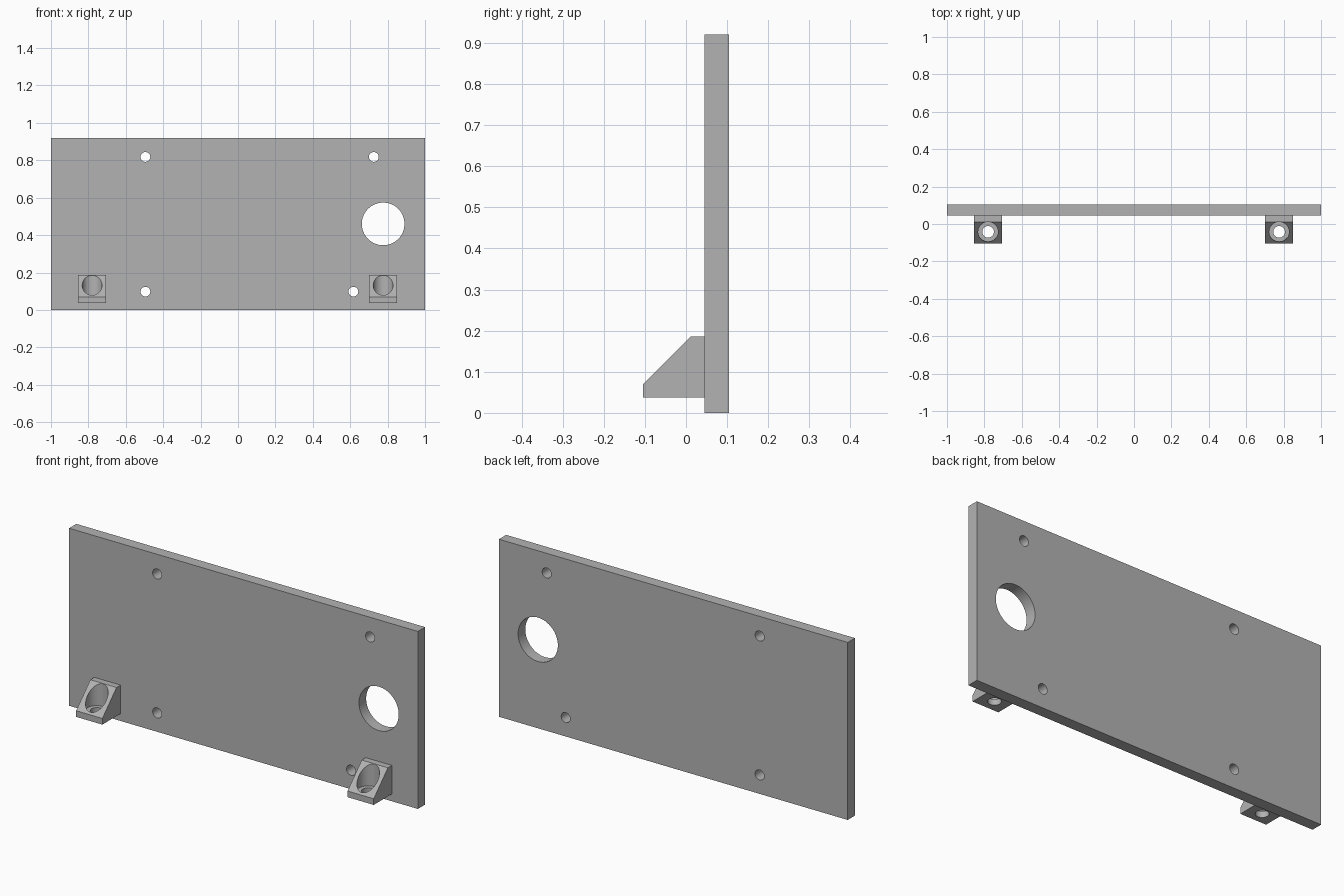
import bpy
import bmesh
from math import pi, radians

cube = bpy.data.objects.get("Cube")
if cube:
    bpy.data.objects.remove(cube, do_unlink=True)

grey = bpy.data.materials.new("plain grey")
grey.use_nodes = True
colour = (0.45, 0.45, 0.45, 1)
grey.diffuse_color = colour
grey.node_tree.nodes["Principled BSDF"].inputs["Base Color"].default_value = colour

PLATE_FRONT, PLATE_BACK, PLATE_TOP = 0.045, 0.104, 0.92
BLOCK_FRONT, BLOCK_BOTTOM = -0.104, 0.038


def extruded(name, profile, x0, x1):
    """Solid with a (y, z) profile, extruded along x."""
    bm = bmesh.new()
    face = bm.faces.new([bm.verts.new((x0, y, z)) for y, z in profile])
    result = bmesh.ops.extrude_face_region(bm, geom=[face])
    verts = [v for v in result["geom"] if isinstance(v, bmesh.types.BMVert)]
    bmesh.ops.translate(bm, verts=verts, vec=(x1 - x0, 0, 0))
    bmesh.ops.recalc_face_normals(bm, faces=bm.faces)
    mesh = bpy.data.meshes.new(name)
    bm.to_mesh(mesh)
    bm.free()
    mesh.materials.append(grey)
    obj = bpy.data.objects.new(name, mesh)
    bpy.context.collection.objects.link(obj)
    return obj


def drill(obj, location, radius, depth, rotation=(0, 0, 0)):
    """Cut a round hole and remove the cutter."""
    bpy.ops.mesh.primitive_cylinder_add(
        vertices=64, radius=radius, depth=depth, location=location, rotation=rotation)
    cutter = bpy.context.object
    cutter.name = "hole_cutter"
    cutter.hide_render = True
    cutter.data.materials.append(grey)
    mod = obj.modifiers.new("hole", "BOOLEAN")
    mod.operation = "DIFFERENCE"
    mod.solver = "EXACT"
    mod.object = cutter
    bpy.context.view_layer.objects.active = obj
    bpy.ops.object.modifier_apply(modifier=mod.name)
    bpy.data.objects.remove(cutter, do_unlink=True)


def smooth(obj):
    bpy.ops.object.select_all(action="DESELECT")
    obj.select_set(True)
    bpy.context.view_layer.objects.active = obj
    bpy.ops.object.shade_smooth_by_angle(angle=radians(30))


# Upright plate with one large opening and four screw holes
plate = extruded("plate", [(PLATE_FRONT, 0), (PLATE_BACK, 0),
                           (PLATE_BACK, PLATE_TOP), (PLATE_FRONT, PLATE_TOP)], -1, 1)
screw = 0.026
holes = [(0.776, 0.46, 0.114), (-0.495, 0.818, screw), (0.726, 0.818, screw),
         (-0.495, 0.098, screw), (0.617, 0.098, screw)]
for x, z, r in holes:
    drill(plate, (x, 0.075, z), r, 0.3, (pi / 2, 0, 0))
smooth(plate)

# Sloped mounting blocks, each with a counterbored vertical screw hole
block_profile = [(PLATE_FRONT, BLOCK_BOTTOM), (BLOCK_FRONT, BLOCK_BOTTOM),
                 (BLOCK_FRONT, 0.07), (0.012, 0.186), (PLATE_FRONT, 0.186)]
for name, x in (("right_block", -0.78), ("left_block", 0.776)):
    block = extruded(name, block_profile, x - 0.075, x + 0.075)
    bore_y, floor_z = -0.042, 0.068
    drill(block, (x, bore_y, floor_z + 0.15), 0.053, 0.3)
    drill(block, (x, bore_y, floor_z), 0.031, 0.3)
    smooth(block)
